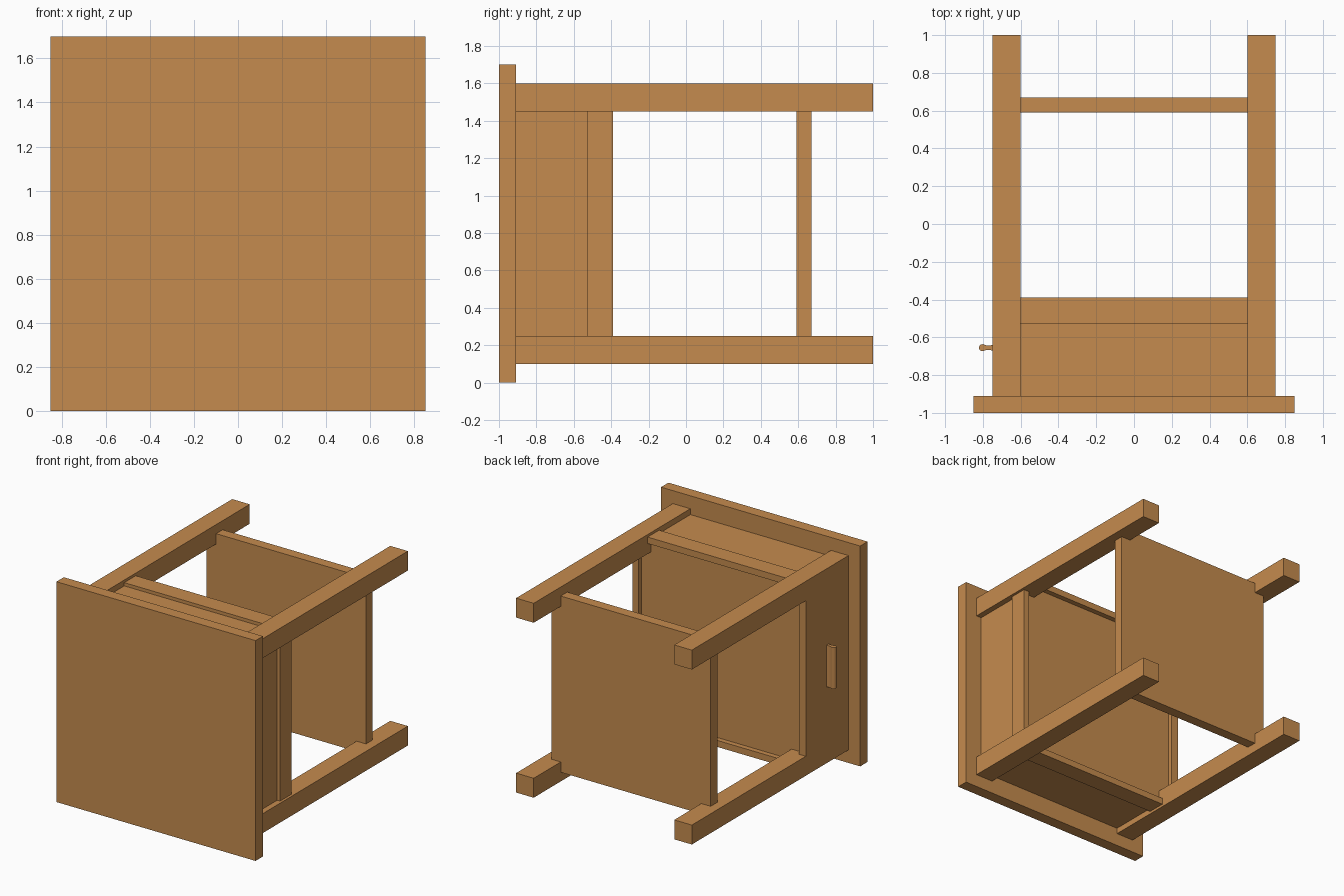
import bpy, bmesh, math

if "Cube" in bpy.data.objects:
    bpy.data.objects.remove(bpy.data.objects["Cube"])

# Bedside table lying on its back: table top faces -y, legs run along +y
wood = bpy.data.materials.new("warm wood")
wood.diffuse_color = (0.56, 0.26, 0.077, 1)
wood.use_nodes = True
wood.node_tree.nodes["Principled BSDF"].inputs["Base Color"].default_value = wood.diffuse_color
MID = 0.85  # centre height


def finish(name, bm):
    bmesh.ops.recalc_face_normals(bm, faces=bm.faces[:])
    me = bpy.data.meshes.new(name)
    bm.to_mesh(me)
    bm.free()
    me.materials.append(wood)
    ob = bpy.data.objects.new(name, me)
    bpy.context.collection.objects.link(ob)
    return ob


def box(name, x, y, z):
    bm = bmesh.new()
    bmesh.ops.create_cube(bm, size=1)
    for v in bm.verts:
        for i, (a, b) in enumerate((x, y, z)):
            v.co[i] = a if v.co[i] < 0 else b
    return finish(name, bm)


# Table top
box("table_top", (-0.85, 0.85), (-1, -0.91), (0, 1.7))

# Four legs
for sx in (-1, 1):
    for sz in (-1, 1):
        x = sorted((sx * 0.6, sx * 0.75))
        z = sorted((MID + sz * 0.6, MID + sz * 0.75))
        box("leg", x, (-0.91, 1), z)

# Lower shelf, let into the legs
box("shelf", (-0.68, 0.68), (0.59, 0.67), (MID - 0.68, MID + 0.68))

# Drawer case with recessed side panels
box("drawer_case", (-0.70, 0.705), (-0.91, -0.43), (MID - 0.705, MID + 0.705))

# Rails around the case
for sz in (-1, 1):
    z = sorted((MID + sz * 0.68, MID + sz * 0.73))
    box("side_rail", (-0.68, 0.68), (-0.53, -0.39), z)
box("back_rail", (0.68, 0.73), (-0.53, -0.39), (MID - 0.68, MID + 0.68))

# Drawer front, flush with the legs
box("drawer_front", (-0.75, -0.69), (-0.91, -0.39), (0.25, 1.45))

# Pull handle: rounded bar on a flared neck, extruded along z
half = [(-0.745, 0.016), (-0.758, 0.013), (-0.776, 0.011)]
half += [(-0.802 + 0.019 * math.cos(math.radians(a)), 0.019 * math.sin(math.radians(a)))
         for a in (50, 80, 110, 140, 165)]
profile = half + [(x, -y) for x, y in reversed(half)]
bm = bmesh.new()
face = bm.faces.new([bm.verts.new((x, -0.655 + y, 0.69)) for x, y in profile])
ext = bmesh.ops.extrude_face_region(bm, geom=[face], use_keep_orig=True)
bmesh.ops.translate(bm, vec=(0, 0, 0.32),
                    verts=[g for g in ext["geom"] if isinstance(g, bmesh.types.BMVert)])
finish("drawer_handle", bm)
